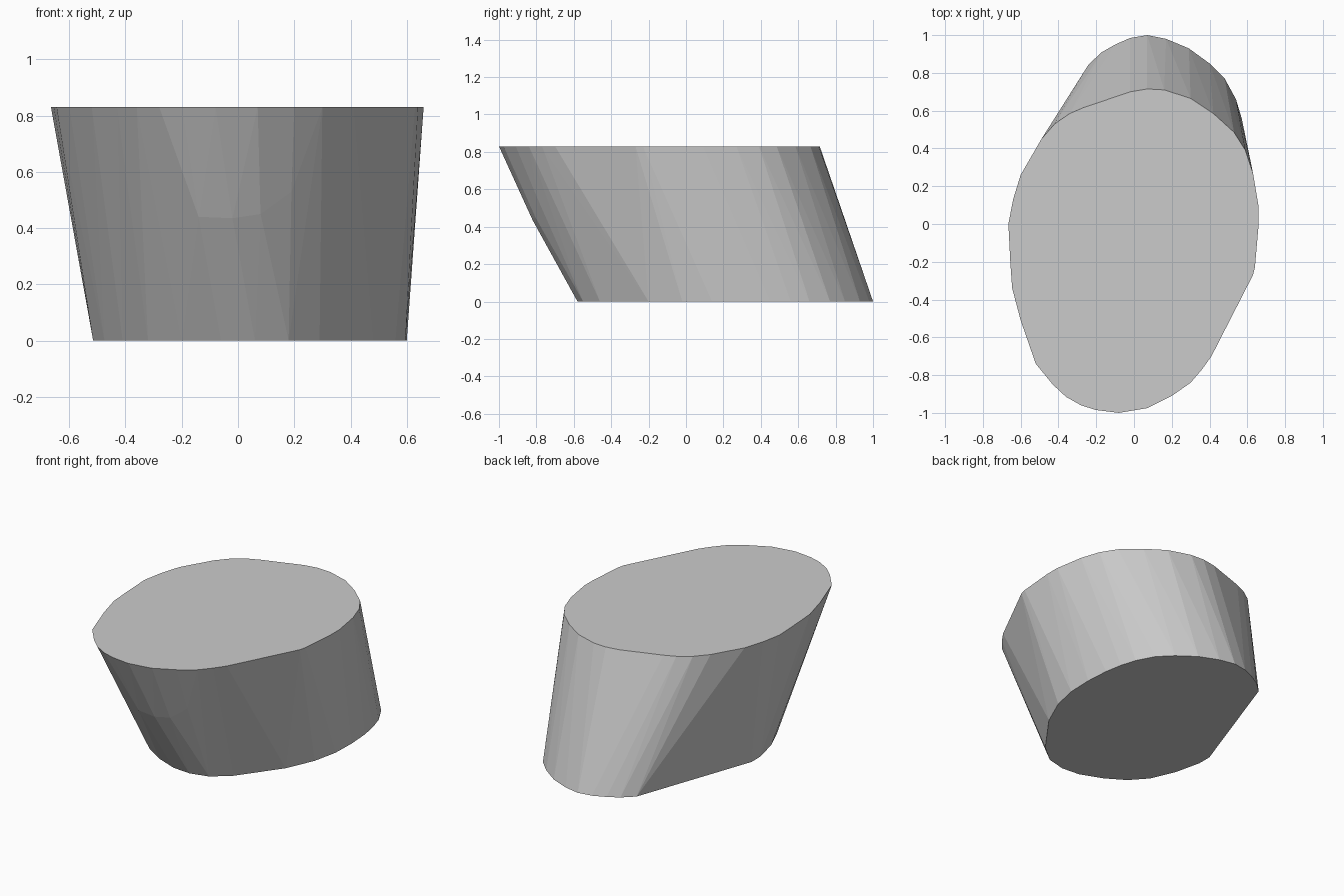
import bpy
import bmesh
import math

HEIGHT = 0.83

# Outline of the flat top face
top_profile = [
    (0.07, 0.715), (0.16, 0.71), (0.30, 0.665), (0.42, 0.585), (0.53, 0.485),
    (0.59, 0.39), (0.63, 0.27), (0.66, 0.09), (0.66, 0.0), (0.64, -0.23),
    (0.63, -0.27), (0.41, -0.70), (0.36, -0.77), (0.30, -0.84), (0.20, -0.91),
    (0.07, -0.975), (-0.08, -1.0), (-0.20, -0.985), (-0.28, -0.96),
    (-0.36, -0.915), (-0.43, -0.85), (-0.52, -0.74), (-0.60, -0.51),
    (-0.645, -0.34), (-0.655, -0.20), (-0.665, 0.0), (-0.64, 0.13),
    (-0.60, 0.26), (-0.49, 0.45), (-0.42, 0.53), (-0.34, 0.585),
    (-0.27, 0.615), (-0.02, 0.70),
]

# Outline of the flat base, shifted towards the back
base_profile = [
    (0.07, 1.0), (0.17, 0.98), (0.29, 0.93), (0.40, 0.85), (0.48, 0.77),
    (0.54, 0.66), (0.57, 0.56), (0.59, 0.45), (0.60, 0.30), (0.595, 0.14),
    (0.56, -0.02), (0.48, -0.20), (0.29, -0.46), (0.18, -0.55),
    (0.06, -0.58), (-0.06, -0.57), (-0.20, -0.515), (-0.32, -0.44),
    (-0.41, -0.34), (-0.475, -0.19), (-0.515, -0.02), (-0.515, 0.07),
    (-0.24, 0.845), (-0.17, 0.91), (-0.10, 0.95), (-0.02, 0.985),
]

# Slight ridge across the leaning front
front_ridge = [
    (-0.14, -0.81, 0.44), (-0.02, -0.82, 0.435),
    (0.08, -0.805, 0.45), (0.19, -0.785, 0.53),
]

points = [(x, y, HEIGHT) for x, y in top_profile]
points += [(x, y, 0.0) for x, y in base_profile]
points += front_ridge

# Wrap the outlines into one faceted leaning block
bm = bmesh.new()
for p in points:
    bm.verts.new(p)
hull = bmesh.ops.convex_hull(bm, input=bm.verts[:])
inside = {v for v in hull["geom_interior"] if isinstance(v, bmesh.types.BMVert)}
bmesh.ops.delete(bm, geom=list(inside), context="VERTS")
bmesh.ops.dissolve_limit(bm, angle_limit=math.radians(0.5),
                         verts=bm.verts[:], edges=bm.edges[:])
bmesh.ops.recalc_face_normals(bm, faces=bm.faces[:])

mesh = bpy.data.meshes.new("leaning_block")
bm.to_mesh(mesh)
bm.free()
bpy.context.collection.objects.link(bpy.data.objects.new("leaning_block", mesh))
